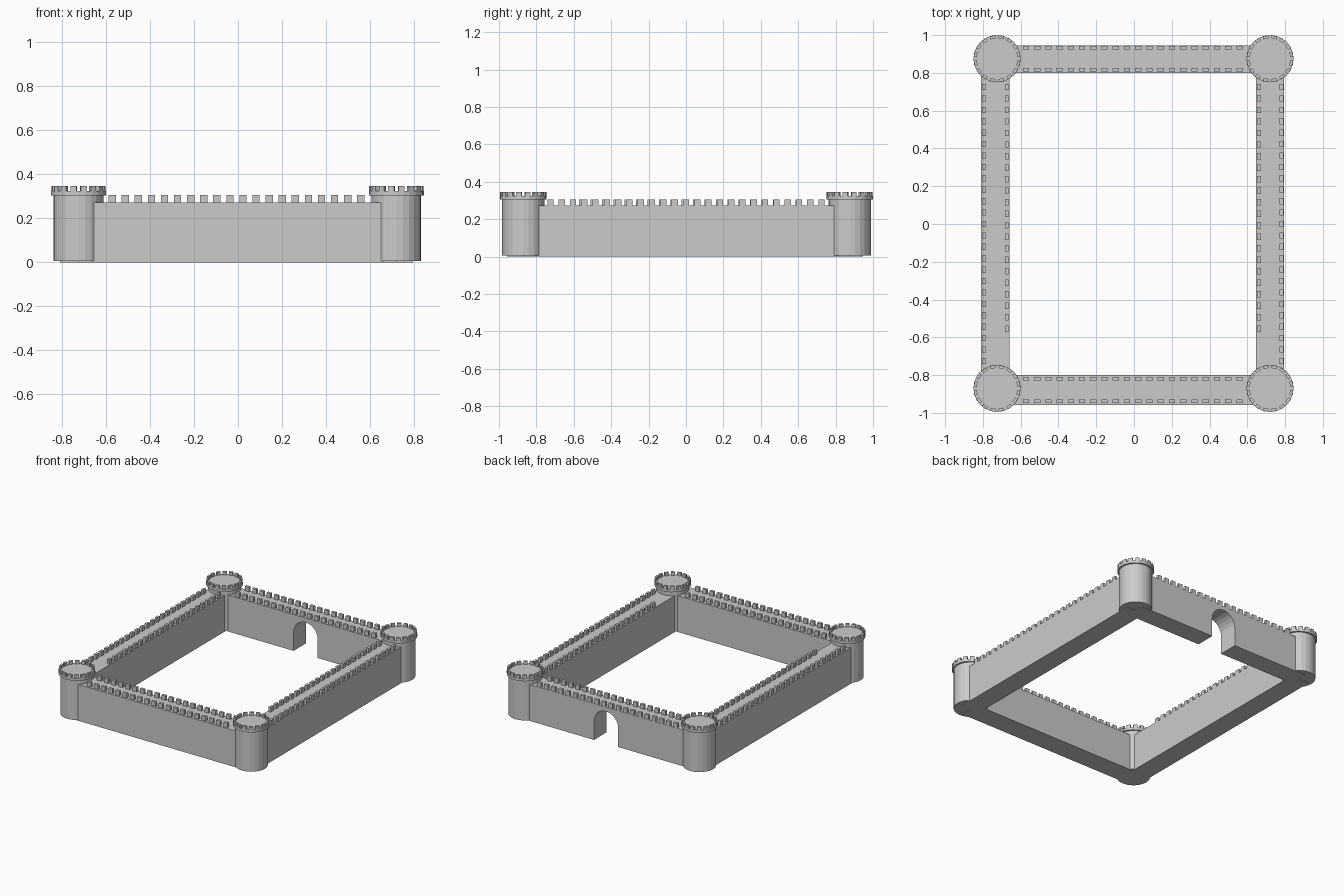
import bpy, bmesh, math
from mathutils import Matrix, Vector

cube = bpy.data.objects.get("Cube")
if cube:
    bpy.data.objects.remove(cube, do_unlink=True)

stone = bpy.data.materials.new("grey_stone")
stone.use_nodes = True
GREY = (0.6, 0.6, 0.6, 1)
stone.diffuse_color = GREY
stone.node_tree.nodes["Principled BSDF"].inputs["Base Color"].default_value = GREY

WALL_TOP, MERLON_TOP = 0.272, 0.306


def finish(bm, name):
    bmesh.ops.recalc_face_normals(bm, faces=bm.faces)
    mesh = bpy.data.meshes.new(name)
    bm.to_mesh(mesh)
    bm.free()
    mesh.materials.append(stone)
    obj = bpy.data.objects.new(name, mesh)
    bpy.context.collection.objects.link(obj)
    return obj


def add_box(bm, centre, size, turn=0):
    matrix = (Matrix.Translation(centre) @ Matrix.Rotation(turn, 4, "Z")
              @ Matrix.Diagonal((*size, 1)))
    bmesh.ops.create_cube(bm, size=1, matrix=matrix)


def wall(name, x0, x1, y0, y1):
    bm = bmesh.new()
    add_box(bm, ((x0 + x1) / 2, (y0 + y1) / 2, WALL_TOP / 2),
            (x1 - x0, y1 - y0, WALL_TOP))
    finish(bm, name)


def gate_wall(name, x0, x1, y0, y1, radius, spring):
    # wall outline with an arched opening, pushed through its thickness
    arch = [(radius * math.cos(math.pi * i / 12),
             spring + radius * math.sin(math.pi * i / 12)) for i in range(13)]
    outline = [(x1, 0), (x1, WALL_TOP), (x0, WALL_TOP), (x0, 0),
               (-radius, 0)] + arch[::-1] + [(radius, 0)]
    bm = bmesh.new()
    face = bm.faces.new([bm.verts.new((x, y0, z)) for x, z in outline])
    result = bmesh.ops.extrude_face_region(bm, geom=[face], use_keep_orig=True)
    moved = [g for g in result["geom"] if isinstance(g, bmesh.types.BMVert)]
    bmesh.ops.translate(bm, verts=moved, vec=(0, y1 - y0, 0))
    finish(bm, name)


def merlon_row(name, start, end, count):
    # evenly spaced blocks along a straight line
    bm = bmesh.new()
    start, end = Vector(start), Vector(end)
    step = (end - start) / (count - 1)
    turn = math.atan2(step.y, step.x)
    for i in range(count):
        p = start + step * i
        add_box(bm, (p.x, p.y, (WALL_TOP + MERLON_TOP) / 2),
                (0.033, 0.019, MERLON_TOP - WALL_TOP), turn)
    finish(bm, name)


def cylinder(name, x, y, z0, z1, radius):
    bm = bmesh.new()
    bmesh.ops.create_cone(bm, cap_ends=True, segments=24, radius1=radius,
                          radius2=radius, depth=z1 - z0,
                          matrix=Matrix.Translation((x, y, (z0 + z1) / 2)))
    finish(bm, name)


def tower(name, x, y):
    cylinder(name + "_shaft", x, y, 0.005, 0.306, 0.113)
    cylinder(name + "_cap", x, y, 0.304, 0.323, 0.125)
    bm = bmesh.new()
    for i in range(16):
        a = math.tau * (i + 0.5) / 16
        add_box(bm, (x + 0.115 * math.cos(a), y + 0.115 * math.sin(a), 0.334),
                (0.016, 0.028, 0.024), a)
    finish(bm, name + "_merlons")


# walls
wall("front_wall", -0.725, 0.72, -0.957, -0.80)
gate_wall("back_gate_wall", -0.725, 0.72, 0.80, 0.945, 0.1, 0.14)
wall("right_wall", -0.81, -0.66, -0.87, 0.875)
wall("left_wall", 0.645, 0.795, -0.87, 0.875)

# battlements along the front and back
for name, y in (("front_outer", -0.938), ("front_inner", -0.82),
                ("back_inner", 0.817), ("back_outer", 0.934)):
    merlon_row(name + "_merlons", (-0.572, y), (0.558, y), 20)

# battlements along the sides, the inner rows stop short of the front
for name, x, end, count in (("right_outer", -0.794, -0.725, 25),
                            ("right_inner", -0.674, -0.555, 22),
                            ("left_inner", 0.662, -0.555, 22),
                            ("left_outer", 0.781, -0.725, 25)):
    merlon_row(name + "_merlons", (x, 0.725), (x, end), count)

# corner towers
for side, x in (("right", -0.725), ("left", 0.72)):
    for end, y in (("front", -0.87), ("back", 0.875)):
        tower(f"{end}_{side}_tower", x, y)
